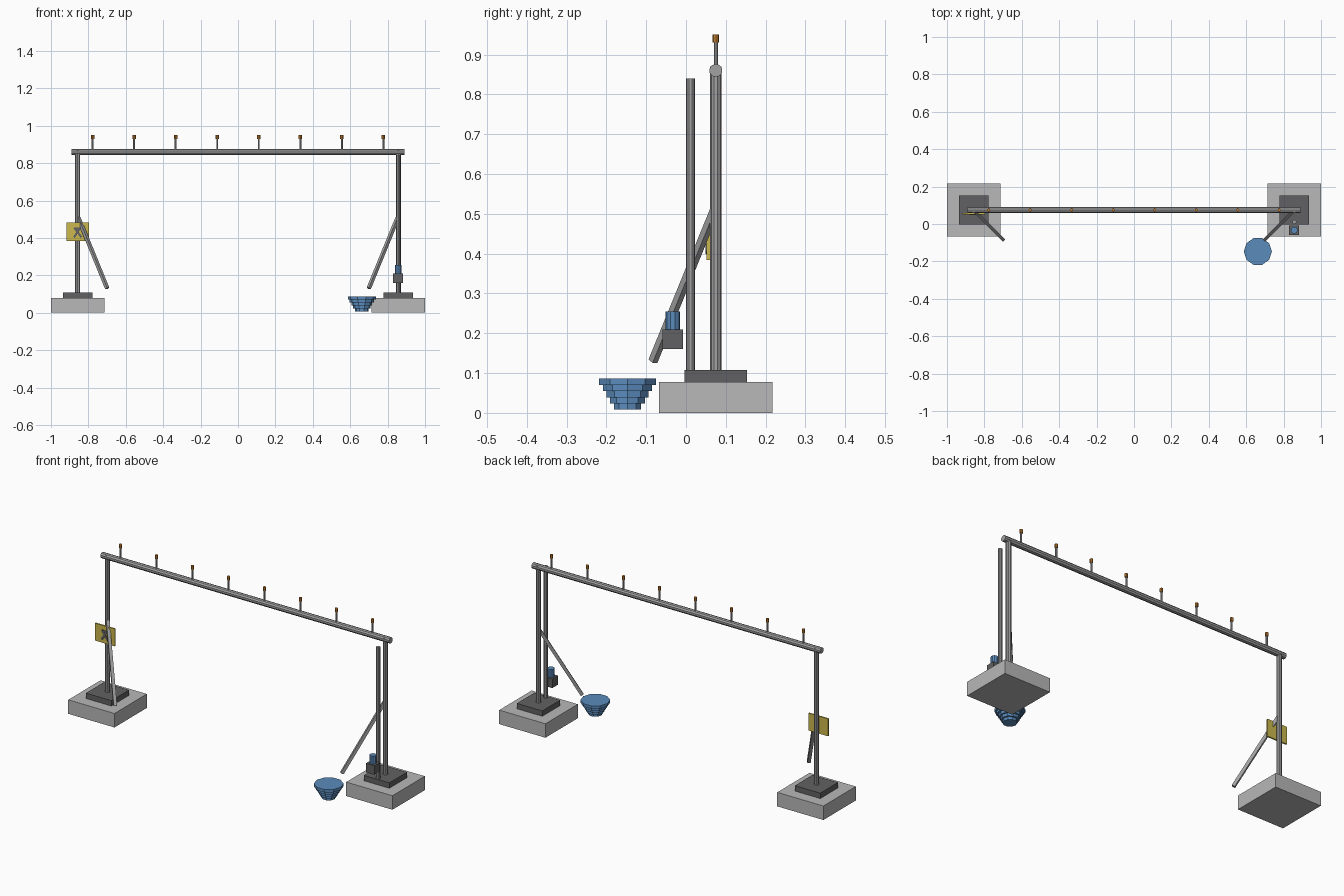
import bpy
import bmesh
from mathutils import Matrix, Vector

cube = bpy.data.objects.get("Cube")
if cube:
    bpy.data.objects.remove(cube, do_unlink=True)


def material(name, rgb):
    m = bpy.data.materials.new(name)
    m.use_nodes = True
    m.diffuse_color = (*rgb, 1)
    m.node_tree.nodes["Principled BSDF"].inputs["Base Color"].default_value = (*rgb, 1)
    return m


CONCRETE = material("concrete", (0.48, 0.48, 0.48))
STEEL = material("steel", (0.36, 0.36, 0.36))
DARK = material("dark metal", (0.12, 0.12, 0.125))
BLUE = material("blue paint", (0.105, 0.26, 0.5))
YELLOW = material("sign yellow", (0.6, 0.48, 0.075))
ORANGE = material("brass orange", (0.55, 0.21, 0.03))


def finish(name, bm, mat):
    mesh = bpy.data.meshes.new(name)
    bm.to_mesh(mesh)
    bm.free()
    mesh.materials.append(mat)
    obj = bpy.data.objects.new(name, mesh)
    bpy.context.collection.objects.link(obj)
    return obj


def frame(a, b):
    """Matrix at the middle of a-b with z along it and x kept level."""
    a, b = Vector(a), Vector(b)
    d = (b - a).normalized()
    h = Vector((0, 0, 1)).cross(d)
    h = h.normalized() if h.length > 1e-4 else Vector((1, 0, 0))
    rot = Matrix((h, d.cross(h), d)).transposed().to_4x4()
    return Matrix.Translation((a + b) / 2) @ rot, (b - a).length


def box(name, centre, size, mat):
    bm = bmesh.new()
    bmesh.ops.create_cube(bm, size=1, matrix=Matrix.Translation(centre) @ Matrix.Diagonal((*size, 1)))
    return finish(name, bm, mat)


def bar(name, a, b, width, depth, mat):
    m, length = frame(a, b)
    bm = bmesh.new()
    bmesh.ops.create_cube(bm, size=1, matrix=m @ Matrix.Diagonal((width, depth, length, 1)))
    return finish(name, bm, mat)


def rod(name, a, b, radius, mat, sides=10, turn=0):
    m, length = frame(a, b)
    bm = bmesh.new()
    bmesh.ops.create_cone(bm, cap_ends=True, segments=sides, radius1=radius, radius2=radius,
                          depth=length, matrix=m @ Matrix.Rotation(turn, 4, "Z"))
    return finish(name, bm, mat)


POST_X, POST_Y = 0.857, 0.075

# Footings, posts and braces on both sides
for side, s in (("left", 1), ("right", -1)):
    x = s * POST_X
    box(side + "_footing", (x, POST_Y, 0.039), (0.285, 0.285, 0.078), CONCRETE)
    box(side + "_base_plate", (x, POST_Y, 0.093), (0.157, 0.157, 0.03), DARK)
    rod(side + "_post", (x, POST_Y, 0.1), (x, POST_Y, 0.87), 0.0142, STEEL)
    bar(side + "_brace", (s * 0.853, 0.071, 0.507), (s * 0.699, -0.083, 0.13), 0.017, 0.017, STEEL)

# Overhead pipe with its row of nozzles
rod("overhead_pipe", (-0.89, POST_Y, 0.86), (0.89, POST_Y, 0.86), 0.0165, STEEL)
for i in range(8):
    x = -0.777 + i * 0.222
    rod(f"nozzle_stem_{i + 1}", (x, POST_Y, 0.87), (x, POST_Y, 0.932), 0.0052, STEEL, 8)
    rod(f"nozzle_cap_{i + 1}", (x, POST_Y, 0.93), (x, POST_Y, 0.95), 0.0085, ORANGE, 8)

# Supply pipe and pump
rod("supply_pipe", (POST_X, 0.011, 0.1), (POST_X, 0.011, 0.84), 0.0112, STEEL)
box("pump_body", (0.856, -0.033, 0.185), (0.052, 0.051, 0.05), DARK)
rod("pump_motor", (0.856, -0.033, 0.21), (0.856, -0.033, 0.255), 0.0185, BLUE)

# Stepped basin, narrowing downwards
for i, radius in enumerate((0.036, 0.046, 0.055, 0.065, 0.075)):
    z = 0.008 + i * 0.0156
    rod(f"basin_tier_{i + 1}", (0.662, -0.147, z), (0.662, -0.147, z + 0.0156), radius, BLUE,
        turn=1.5708)

# Warning sign with a simple dark pictogram
SIGN_X, SIGN_Z = -0.857, 0.433
box("sign_plate", (SIGN_X, 0.056, SIGN_Z), (0.122, 0.008, 0.097), YELLOW)
strokes = (
    ((-0.018, 0.022), (0.02, -0.03)),
    ((0.014, 0.022), (-0.02, -0.03)),
    ((-0.018, 0.018), (0.012, 0.018)),
)
for i, (a, b) in enumerate(strokes):
    bar(f"sign_mark_{i + 1}", (SIGN_X + a[0], 0.051, SIGN_Z + a[1]),
        (SIGN_X + b[0], 0.051, SIGN_Z + b[1]), 0.004, 0.011, DARK)
